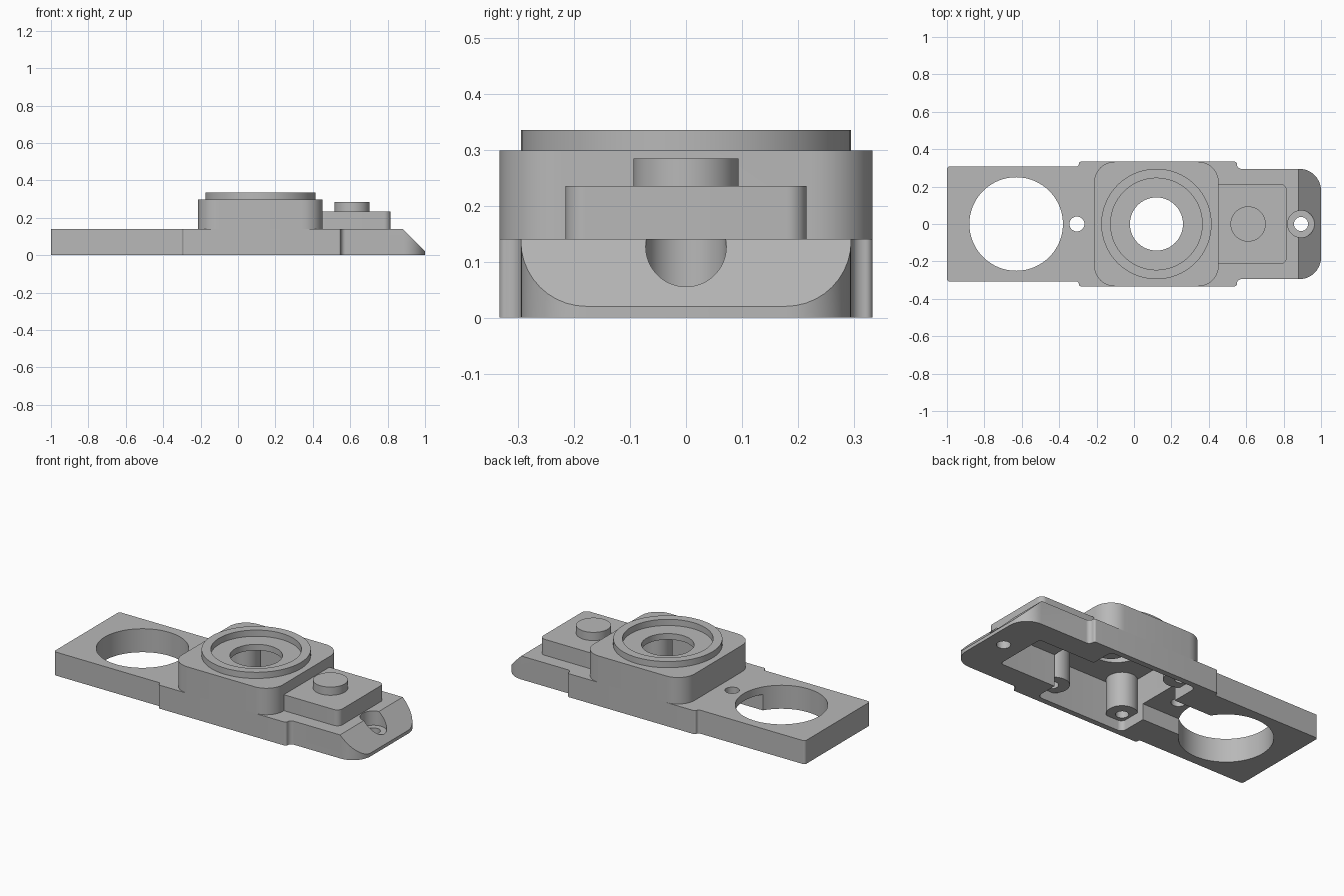
import bpy, bmesh, math
from mathutils import Vector

old = bpy.data.objects.get("Cube")
if old:
    bpy.data.objects.remove(old, do_unlink=True)

grey = bpy.data.materials.new("plain grey")
grey.use_nodes = True
COLOUR = (0.48, 0.48, 0.48, 1)
grey.diffuse_color = COLOUR
grey.node_tree.nodes["Principled BSDF"].inputs["Base Color"].default_value = COLOUR


def fillet(corners, steps=10):
    """Round each (x, y, radius) corner of a closed outline."""
    out = []
    for i, (x, y, r) in enumerate(corners):
        p = Vector((x, y))
        if r == 0:
            out.append(p)
            continue
        a = (Vector(corners[i - 1][:2]) - p).normalized()
        b = (Vector(corners[(i + 1) % len(corners)][:2]) - p).normalized()
        half = a.angle(b) / 2
        centre = p + (a + b).normalized() * (r / math.sin(half))
        t0 = p + a * (r / math.tan(half)) - centre
        t1 = p + b * (r / math.tan(half)) - centre
        sweep = t0.angle_signed(t1)
        for k in range(steps + 1):
            ang = -sweep * k / steps
            c, s = math.cos(ang), math.sin(ang)
            out.append(centre + Vector((t0.x * c - t0.y * s, t0.x * s + t0.y * c)))
    return out


def rect(x0, x1, y0, y1, r=0):
    return fillet([(x0, y0, r), (x1, y0, r), (x1, y1, r), (x0, y1, r)])


def circle(x, y, r, n=64):
    return [Vector((x + r * math.cos(math.tau * i / n),
                    y + r * math.sin(math.tau * i / n))) for i in range(n)]


def prism(name, outline, z0, z1):
    bm = bmesh.new()
    base = bm.faces.new([bm.verts.new((p.x, p.y, z0)) for p in outline])
    top = bmesh.ops.extrude_face_region(bm, geom=[base])["geom"]
    bmesh.ops.translate(bm, vec=(0, 0, z1 - z0),
                        verts=[v for v in top if isinstance(v, bmesh.types.BMVert)])
    bmesh.ops.recalc_face_normals(bm, faces=bm.faces)
    mesh = bpy.data.meshes.new(name)
    bm.to_mesh(mesh)
    bm.free()
    mesh.materials.append(grey)
    obj = bpy.data.objects.new(name, mesh)
    bpy.context.collection.objects.link(obj)
    return obj


def cut(obj, *cutters):
    """Subtract (outline, z0, z1) prisms from an object."""
    for spec in cutters:
        tool = prism("cutter", *spec)
        mod = obj.modifiers.new("cut", 'BOOLEAN')
        mod.operation, mod.solver, mod.object = 'DIFFERENCE', 'EXACT', tool
        bpy.context.view_layer.update()
        done = bpy.data.meshes.new_from_object(
            obj.evaluated_get(bpy.context.evaluated_depsgraph_get()))
        obj.modifiers.clear()
        obj.data = done
        bpy.data.objects.remove(tool, do_unlink=True)


PLATE, HUB, CX = 0.14, 0.298, 0.12
BELOW, ABOVE = -0.1, 0.5

# Hollows shared by several parts
cavity = (rect(CX - 0.29, CX + 0.29, -0.3, 0.3, 0.03), BELOW, 0.262)
pocket = (rect(0.35, 0.78, -0.16, 0.16, 0.02), BELOW, 0.19)
channel = (rect(-0.5, -0.1, -0.13, 0.13), BELOW, 0.095)
bore = (circle(CX, 0, 0.142), BELOW, ABOVE)

# Stepped base plate with a sloping nose
half = [(1, 0.295, 0.117), (0.55, 0.295, 0.025), (0.55, 0.333, 0.012),
        (-0.295, 0.333, 0.012), (-0.295, 0.308, 0.012), (-1, 0.308, 0.015)]
plate = prism("base_plate",
              fillet(half + [(x, -y, r) for x, y, r in reversed(half)]), 0, PLATE)
bm = bmesh.new()
bm.from_mesh(plate.data)
sliced = bmesh.ops.bisect_plane(bm, geom=bm.verts[:] + bm.edges[:] + bm.faces[:],
                                plane_co=(0.88, 0, PLATE), plane_no=(1, 0, 1),
                                clear_outer=True)
bmesh.ops.holes_fill(bm, edges=[e for e in bm.edges if e.is_boundary], sides=0)
bmesh.ops.recalc_face_normals(bm, faces=bm.faces)
bm.to_mesh(plate.data)
bm.free()
cut(plate, cavity, pocket, channel,
    (circle(-0.63, 0, 0.25, 96), BELOW, ABOVE),
    (circle(-0.305, 0, 0.04, 32), BELOW, ABOVE),
    (circle(0.893, 0, 0.072, 48), 0.055, ABOVE),
    (circle(0.893, 0, 0.038, 32), BELOW, ABOVE))

# Raised hub block
hub = prism("hub_block", rect(CX - 0.333, CX + 0.333, -0.333, 0.333, 0.11), PLATE, HUB)
cut(hub, cavity, pocket, bore)

# Raised rim around the bore
rim = prism("hub_rim", circle(CX, 0, 0.295, 96), HUB, 0.335)
cut(rim, (circle(CX, 0, 0.245, 96), BELOW, ABOVE))

# Side housing and its round button
housing = prism("side_housing", rect(0.43, 0.816, -0.215, 0.215, 0.035), PLATE, 0.235)
cut(housing, pocket, cavity)
button = prism("round_button", circle(0.61, 0, 0.094), 0.235, 0.284)

# Four screw posts inside the hub, with blind holes
posts = []
for sx in (-1, 1):
    for sy in (-1, 1):
        xs = sorted((CX + sx * 0.15, CX + sx * 0.315))
        ys = sorted((sy * 0.15, sy * 0.315))
        post = prism("screw_post", rect(*xs, *ys, 0.08), 0.06, 0.275)
        cut(post, (circle(CX + sx * 0.24, sy * 0.24, 0.035, 32), BELOW, 0.2))
        posts.append(post)

# Smooth the round walls, keep the edges crisp
bpy.ops.object.select_all(action='DESELECT')
for obj in [plate, hub, rim, housing, button] + posts:
    obj.select_set(True)
    bpy.context.view_layer.objects.active = obj
bpy.ops.object.shade_smooth_by_angle(angle=math.radians(30))
